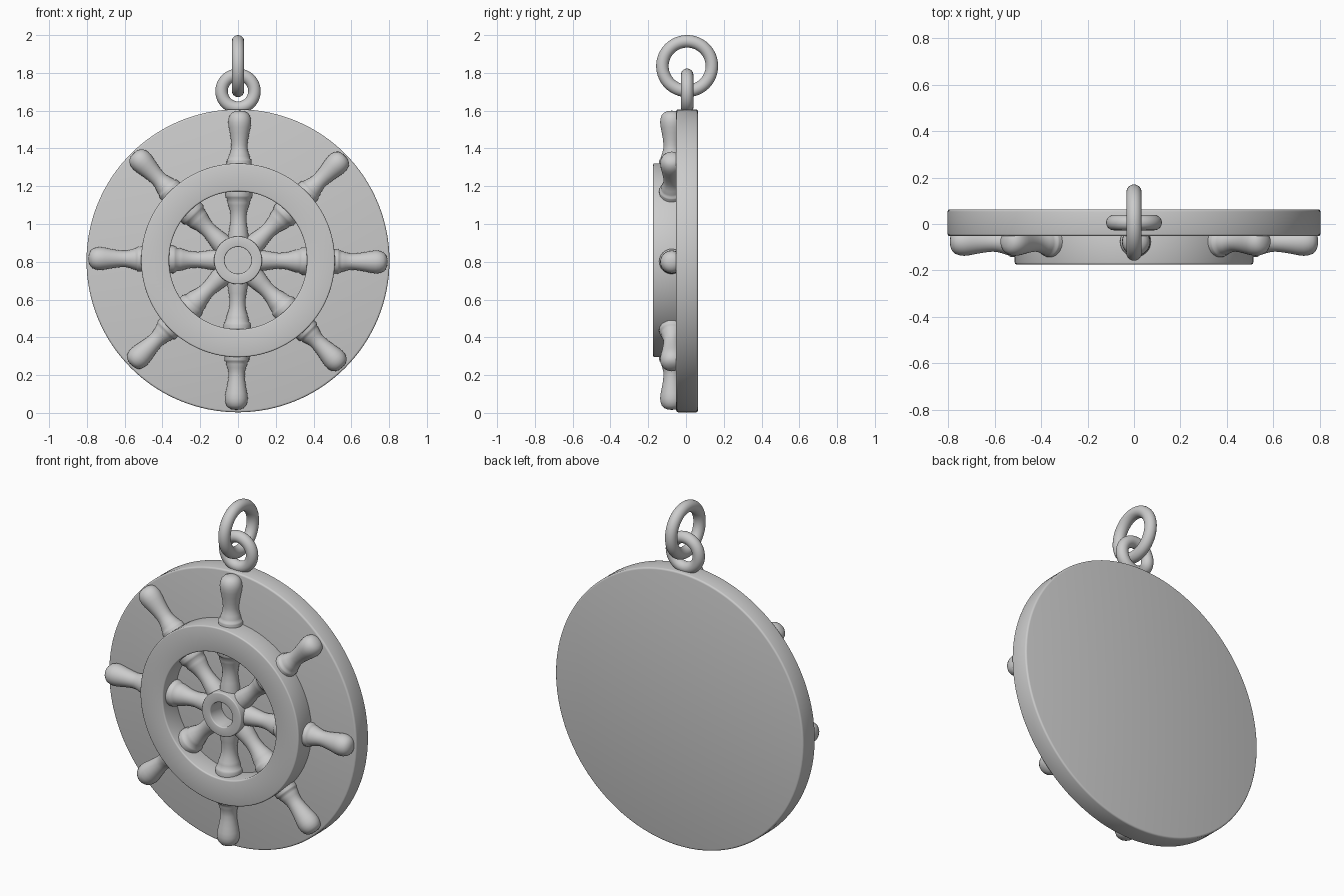
import bpy, bmesh
from math import pi, radians, cos, sin

if "Cube" in bpy.data.objects:
    bpy.data.objects.remove(bpy.data.objects["Cube"])

CZ = 0.805       # height of the wheel centre
YC = 0.006       # depth centre of plate and rings


def finish(ob, angle=35):
    bpy.ops.object.select_all(action='DESELECT')
    ob.select_set(True)
    bpy.context.view_layer.objects.active = ob
    bpy.ops.object.shade_smooth_by_angle(angle=radians(angle))


def lathe(name, profile, loc, rot, steps=96, closed=False, angle=35):
    """Spin (radius, height) points around local z."""
    bm = bmesh.new()
    vs = [bm.verts.new((r, 0, h)) for r, h in profile]
    pairs = list(zip(vs, vs[1:])) + ([(vs[-1], vs[0])] if closed else [])
    es = [bm.edges.new(p) for p in pairs]
    bmesh.ops.spin(bm, geom=vs + es, axis=(0, 0, 1), cent=(0, 0, 0),
                   angle=2 * pi, steps=steps, use_duplicate=False)
    bmesh.ops.remove_doubles(bm, verts=bm.verts[:], dist=1e-5)
    bmesh.ops.recalc_face_normals(bm, faces=bm.faces[:])
    me = bpy.data.meshes.new(name)
    bm.to_mesh(me)
    bm.free()
    ob = bpy.data.objects.new(name, me)
    bpy.context.collection.objects.link(ob)
    ob.location, ob.rotation_euler = loc, rot
    finish(ob, angle)
    return ob


def arc(r, h, b, a0):
    """Rounded corner of radius b around (r, h), a quarter turn from a0."""
    return [(r + b * cos(a0 + k * pi / 6), h + b * sin(a0 + k * pi / 6)) for k in range(4)]


def band(ri, ro, h0, h1, b):
    """Rectangular ring section with rounded corners."""
    return (arc(ro - b, h0 + b, b, -pi / 2) + arc(ro - b, h1 - b, b, 0)
            + arc(ri + b, h1 - b, b, pi / 2) + arc(ri + b, h0 + b, b, pi))


FRONT = (pi / 2, 0, 0)   # local z becomes -y

# Round backing plate
R, b = 0.802, 0.010
lathe("backing_plate",
      [(0, -0.063)] + arc(R - b, -0.063 + b, b, -pi / 2) + arc(R - b, 0.052 - b, b, 0) + [(0, 0.052)],
      (0, 0, CZ), FRONT, 128)

# Wheel rim and hub, both reaching back into the plate
lathe("wheel_rim", band(0.365, 0.513, 0.04, 0.174, 0.008), (0, 0, CZ + 0.003), FRONT, 128, True)
lathe("wheel_hub", band(0.071, 0.127, 0.04, 0.155, 0.006), (0, 0, CZ + 0.003), FRONT, 64, True)

# Eight turned spokes with handles
spoke = [(0.0, 0.10), (0.056, 0.10), (0.053, 0.14), (0.047, 0.175), (0.042, 0.21),
         (0.043, 0.24), (0.047, 0.265), (0.055, 0.29), (0.060, 0.305), (0.062, 0.325),
         (0.069, 0.331), (0.073, 0.342), (0.073, 0.38), (0.066, 0.40), (0.066, 0.526),
         (0.064, 0.534), (0.058, 0.538), (0.056, 0.55), (0.049, 0.57), (0.044, 0.59),
         (0.043, 0.61), (0.046, 0.64), (0.052, 0.675), (0.058, 0.705), (0.061, 0.730),
         (0.059, 0.750), (0.052, 0.769), (0.040, 0.782), (0.022, 0.790), (0.0, 0.792)]
for i in range(8):
    lathe(f"spoke_{i + 1}", spoke, (0, -0.076, CZ + 0.003),
          (0, radians(0.7 + 45 * i), 0), 32, angle=50)


# Two linked hanging rings
def ring(name, major, minor, z, rot):
    bpy.ops.mesh.primitive_torus_add(major_radius=major, minor_radius=minor, major_segments=64,
                                     minor_segments=24, location=(0, YC, z), rotation=rot)
    ob = bpy.context.object
    ob.name = name
    finish(ob, 60)


ring("fixed_loop", 0.087, 0.033, 1.703, (pi / 2, 0, 0))
ring("hanging_ring", 0.131, 0.033, 1.836, (0, pi / 2, 0))
